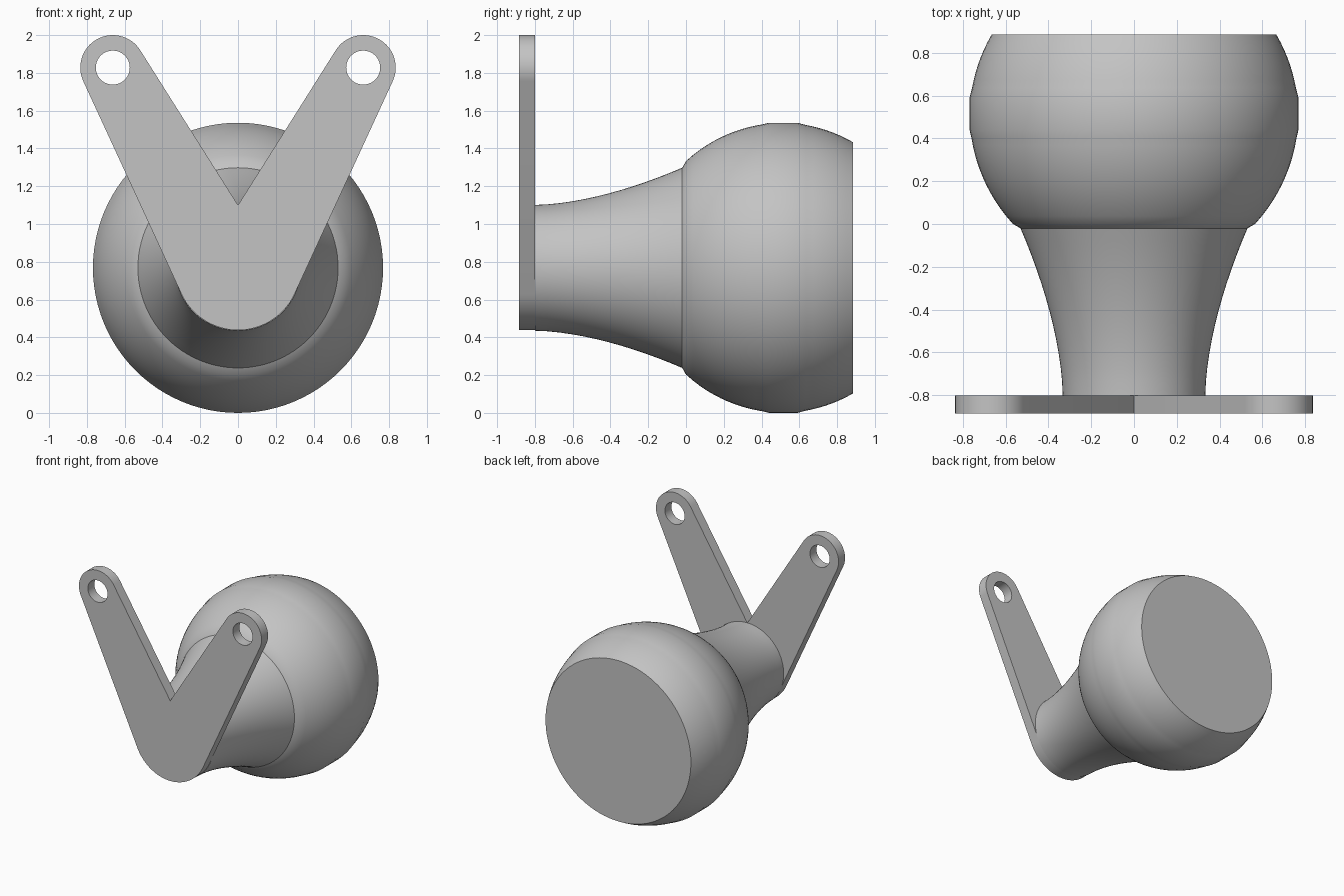
import bpy, bmesh
from math import sin, cos, radians, sqrt, pi, hypot, atan2, acos
from mathutils import Matrix, Vector

if "Cube" in bpy.data.objects:
    bpy.data.objects.remove(bpy.data.objects["Cube"], do_unlink=True)

GREY = (0.55, 0.55, 0.55, 1)
grey = bpy.data.materials.new("plain grey")
grey.use_nodes = True
grey.diffuse_color = GREY
grey.node_tree.nodes["Principled BSDF"].inputs["Base Color"].default_value = GREY

AXIS_Z = 0.768      # height of the knob's axis
BACK, PLATE_BACK, FRONT = 0.885, -0.8, -0.885


def finish(name, mesh):
    """Link a mesh as a named part with smooth sides and sharp rims."""
    obj = bpy.data.objects.new(name, mesh)
    bpy.context.collection.objects.link(obj)
    mesh.materials.clear()
    mesh.materials.append(grey)
    bpy.ops.object.select_all(action='DESELECT')
    obj.select_set(True)
    bpy.context.view_layer.objects.active = obj
    bpy.ops.object.shade_smooth_by_angle(angle=radians(25))
    return obj


def lathe(name, profile, steps=96):
    """Spin (y, radius) points round the horizontal axis."""
    bm = bmesh.new()
    verts = [bm.verts.new((r, y, AXIS_Z)) for y, r in profile]
    edges = [bm.edges.new(pair) for pair in zip(verts, verts[1:])]
    bmesh.ops.spin(bm, geom=verts + edges, cent=(0, 0, AXIS_Z), axis=(0, 1, 0),
                   angle=2 * pi, steps=steps, use_merge=True)
    bmesh.ops.remove_doubles(bm, verts=bm.verts, dist=1e-5)
    bmesh.ops.recalc_face_normals(bm, faces=bm.faces)
    mesh = bpy.data.meshes.new(name)
    bm.to_mesh(mesh)
    bm.free()
    return finish(name, mesh)


def arc(cx, cz, r, a0, a1, n):
    return [(cx + r * cos(a0 + (a1 - a0) * i / n),
             cz + r * sin(a0 + (a1 - a0) * i / n)) for i in range(n + 1)]


# Knob: flared neck, round head with a short straight band, flat back
R = AXIS_Z
neck = [(PLATE_BACK + 0.78 * i / 12, 0.333 + 0.197 * (i / 12) ** 1.7) for i in range(13)]
head_front = [(0.44 * i / 12, sqrt(R * R - (0.52 - 0.44 * i / 12) ** 2)) for i in range(12)]
head_back = [(0.6 + 0.285 * i / 8, sqrt(R * R - (0.1 + 0.285 * i / 8) ** 2)) for i in range(1, 9)]
lathe("knob", [(PLATE_BACK, 0)] + neck + head_front + [(0.44, R), (0.59, R)]
      + head_back + [(BACK, 0)])

# V-shaped bracket plate: rounded base, two rounded arms with holes
BASE_R, TIP_R, HOLE_R = 0.33, 0.172, 0.09
TIP_X, TIP_Z, NOTCH_Z = 0.663, 1.828, 1.1
dx, dz = TIP_X, TIP_Z - AXIS_Z
outer = atan2(dz, dx) - acos((BASE_R - TIP_R) / hypot(dx, dz))
nx, nz = TIP_X, TIP_Z - NOTCH_Z
inner = atan2(nz, nx) + acos(TIP_R / hypot(nx, nz)) + 0
inner = pi + atan2(nz, nx) - acos(TIP_R / hypot(nx, nz))
right_half = arc(0, AXIS_Z, BASE_R, -pi / 2, outer, 20) + arc(TIP_X, TIP_Z, TIP_R, outer, inner, 32)
left_half = [(-x, z) for x, z in reversed(right_half[1:])]
outline = right_half + [(0, NOTCH_Z)] + left_half
holes = [arc(s * TIP_X, TIP_Z, HOLE_R, 0, 2 * pi, 40)[:-1] for s in (1, -1)]

curve = bpy.data.curves.new("bracket_outline", 'CURVE')
curve.dimensions = '2D'
curve.fill_mode = 'BOTH'
curve.extrude = (PLATE_BACK - FRONT) / 2
for loop in [outline] + holes:
    spline = curve.splines.new('POLY')
    spline.points.add(len(loop) - 1)
    for point, (x, z) in zip(spline.points, loop):
        point.co = (x, z, 0, 1)
    spline.use_cyclic_u = True
helper = bpy.data.objects.new("bracket_helper", curve)
bpy.context.collection.objects.link(helper)
bpy.context.view_layer.update()
plate = bpy.data.meshes.new_from_object(
    helper.evaluated_get(bpy.context.evaluated_depsgraph_get()))
bpy.data.objects.remove(helper, do_unlink=True)
plate.transform(Matrix.Translation(Vector((0, (PLATE_BACK + FRONT) / 2, 0)))
                @ Matrix.Rotation(pi / 2, 4, 'X'))

# Join the curve's separate caps and walls into one closed plate
bm = bmesh.new()
bm.from_mesh(plate)
bmesh.ops.remove_doubles(bm, verts=bm.verts, dist=1e-5)
bmesh.ops.recalc_face_normals(bm, faces=bm.faces)
bm.to_mesh(plate)
bm.free()
finish("v_bracket", plate)
